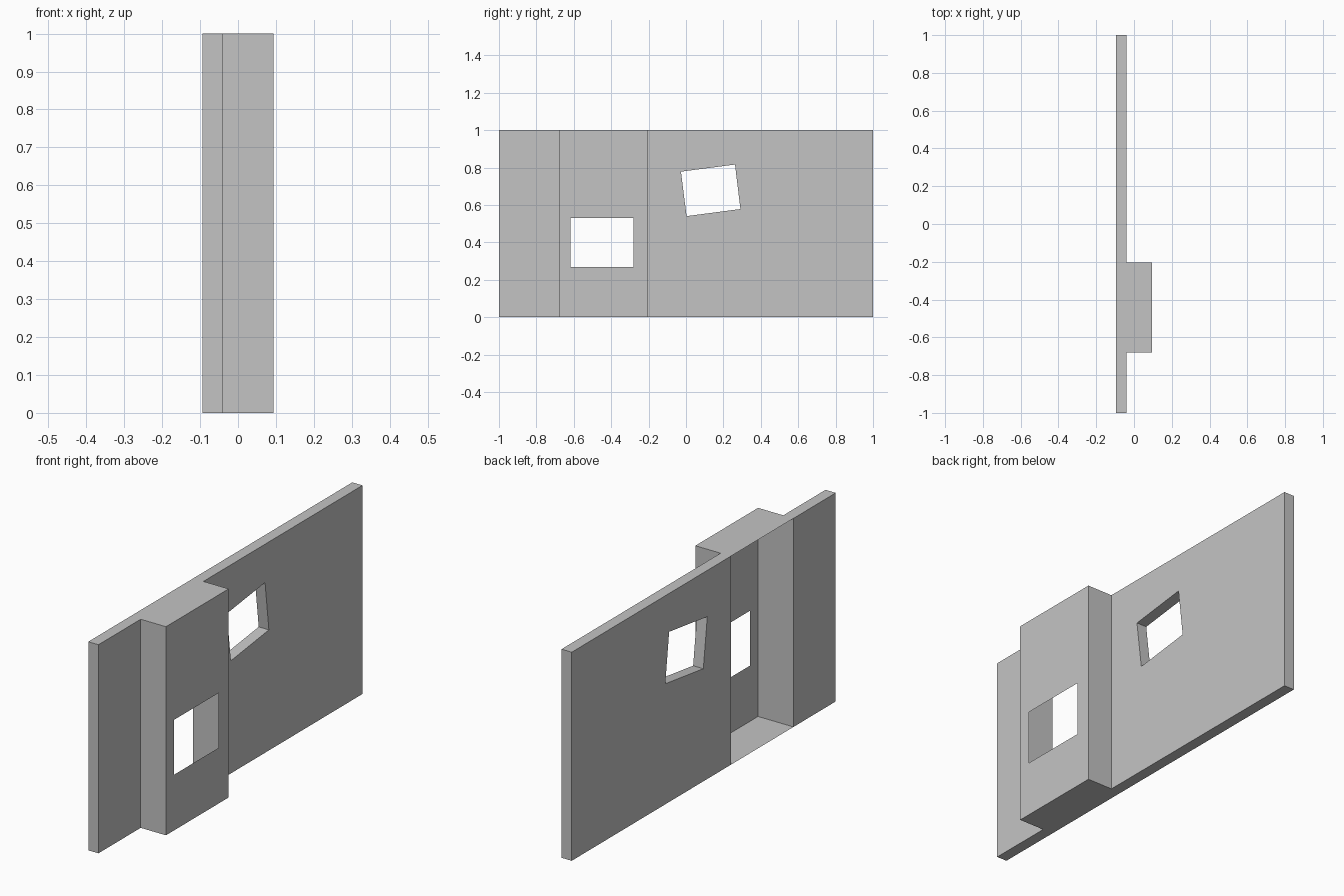
import bpy, bmesh

if "Cube" in bpy.data.objects:
    bpy.data.objects.remove(bpy.data.objects["Cube"])

BACK, FACE, BAY = -0.094, -0.04, 0.094      # wall back, wall face, bay front (x)
Y0, Y1, Y2, Y3 = -1.0, -0.68, -0.205, 1.0   # wall end, bay sides, wall end (y)

grey = bpy.data.materials.new("plain grey")
grey.diffuse_color = (0.55, 0.55, 0.55, 1)
grey.use_nodes = True
grey.node_tree.nodes["Principled BSDF"].inputs["Base Color"].default_value = grey.diffuse_color


def rect(y0, y1, z0=0.0, z1=1.0):
    return [(y0, z0), (y1, z0), (y1, z1), (y0, z1)]


def ring(bm, x, loop):
    return [bm.verts.new((x, y, z)) for y, z in loop]


def bridge(bm, a, b):
    for i in range(len(a)):
        j = (i + 1) % len(a)
        bm.faces.new((a[i], a[j], b[j], b[i]))


def finish(bm, name):
    bmesh.ops.recalc_face_normals(bm, faces=bm.faces)
    mesh = bpy.data.meshes.new(name)
    bm.to_mesh(mesh)
    bm.free()
    mesh.materials.append(grey)
    bpy.context.collection.objects.link(bpy.data.objects.new(name, mesh))


def wall(name, outline, hole=None):
    """Solid slab, with an optional four-cornered opening right through it."""
    bm = bmesh.new()
    back, front = ring(bm, BACK, outline), ring(bm, FACE, outline)
    bridge(bm, back, front)
    if hole:
        hole_back, hole_front = ring(bm, BACK, hole), ring(bm, FACE, hole)
        bridge(bm, back, hole_back)
        bridge(bm, front, hole_front)
        bridge(bm, hole_back, hole_front)
    else:
        bm.faces.new(back)
        bm.faces.new(front)
    finish(bm, name)


# Short plain wall and long wall with the tilted window
wall("short_wall", rect(Y0, Y1))
wall("long_wall", rect(Y2, Y3),
     [(0.003, 0.54), (0.291, 0.578), (0.262, 0.816), (-0.027, 0.778)])

# Thin-skinned bay, open at the back, with a window in its front
bm = bmesh.new()
back, mid, front = (ring(bm, x, rect(Y1, Y2)) for x in (BACK, FACE, BAY))
window = ring(bm, BAY, rect(-0.618, -0.282, 0.267, 0.53))
bridge(bm, front, window)
bridge(bm, mid, front)
for a, b in ((0, 1), (2, 3)):               # floor and roof across the wall depth
    bm.faces.new((back[a], back[b], mid[b], mid[a]))
finish(bm, "bay")
